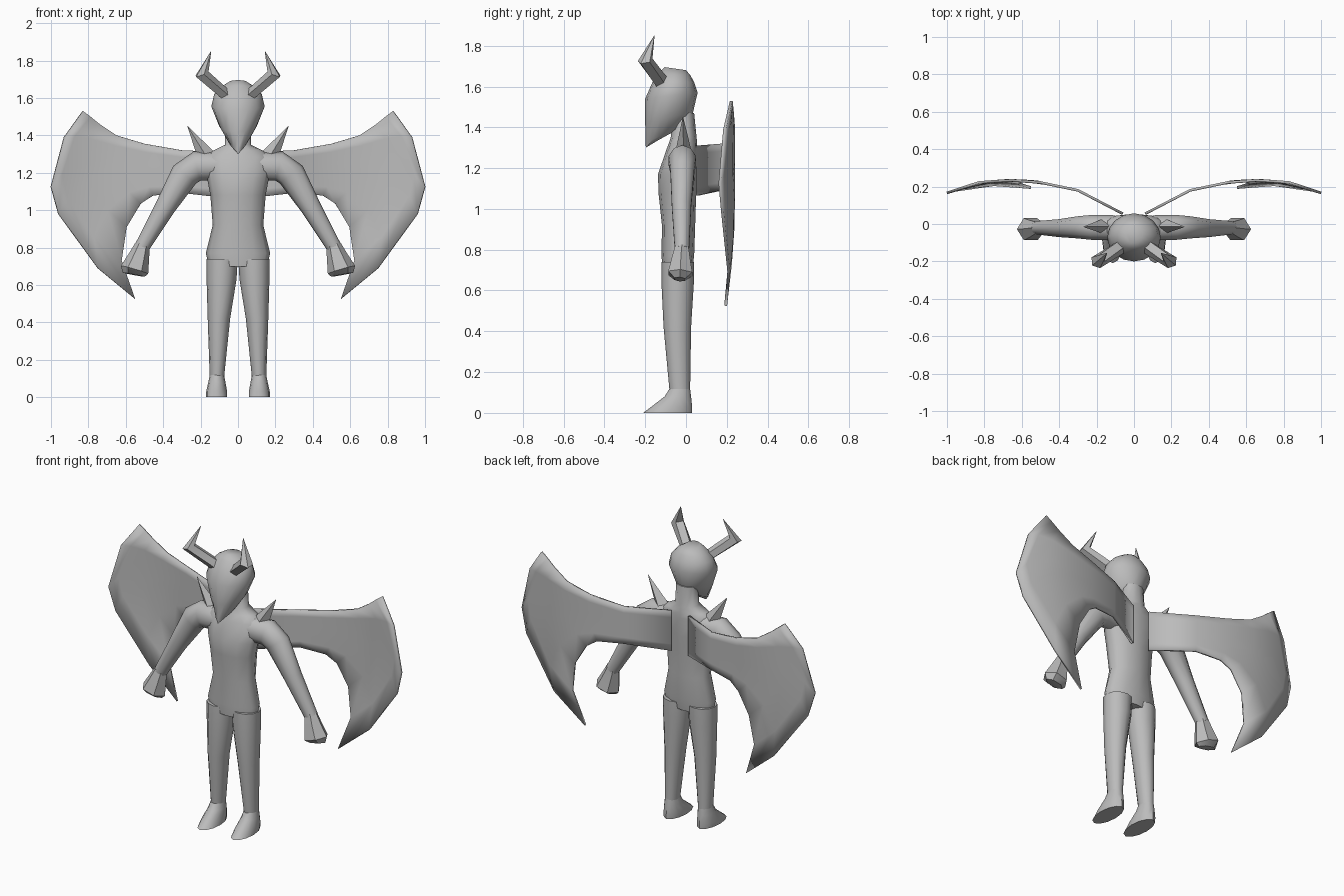
import bpy, bmesh, math
from mathutils import Vector

if "Cube" in bpy.data.objects:
    bpy.data.objects.remove(bpy.data.objects["Cube"])

grey = bpy.data.materials.new("stone grey")
grey.diffuse_color = (0.5, 0.5, 0.5, 1)
grey.use_nodes = True
grey.node_tree.nodes["Principled BSDF"].inputs["Base Color"].default_value = grey.diffuse_color


def finish(name, bm, mirror=False, thick=0, angle=50):
    bmesh.ops.recalc_face_normals(bm, faces=bm.faces)
    me = bpy.data.meshes.new(name)
    bm.to_mesh(me)
    bm.free()
    me.materials.append(grey)
    ob = bpy.data.objects.new(name, me)
    bpy.context.collection.objects.link(ob)
    bpy.ops.object.select_all(action='DESELECT')
    ob.select_set(True)
    bpy.context.view_layer.objects.active = ob
    bpy.ops.object.shade_smooth_by_angle(angle=math.radians(angle))
    if thick:
        s = ob.modifiers.new("thickness", 'SOLIDIFY')
        s.thickness, s.offset = thick, 0
    if mirror:
        ob.modifiers.new("mirror", 'MIRROR')
    return ob


def loft(name, rings, **kw):
    """Skin a list of equal point rings and cap both ends."""
    bm = bmesh.new()
    vs = [[bm.verts.new(p) for p in r] for r in rings]
    n = len(vs[0])
    for a, b in zip(vs, vs[1:]):
        for i in range(n):
            j = (i + 1) % n
            bm.faces.new((a[i], a[j], b[j], b[i]))
    bm.faces.new(vs[0])
    bm.faces.new(vs[-1])
    return finish(name, bm, **kw)


def ring(c, u, v, n):
    return [c + u * math.cos(2 * math.pi * i / n) + v * math.sin(2 * math.pi * i / n)
            for i in range(n)]


def stack(name, levels, n=12, **kw):
    """Levels: centre x, half width, front y, front z, back y, back z."""
    rings = []
    for cx, w, yf, zf, yb, zb in levels:
        f, b = Vector((cx, yf, zf)), Vector((cx, yb, zb))
        rings.append(ring((f + b) / 2, Vector((w, 0, 0)), (b - f) / 2, n))
    return loft(name, rings, **kw)


def limb(name, path, n=8, **kw):
    """Path: x, y, z, half width in the front plane, half depth."""
    pts = [Vector(p[:3]) for p in path]
    rings = []
    for i, p in enumerate(path):
        t = (pts[min(i + 1, len(pts) - 1)] - pts[max(i - 1, 0)]).normalized()
        u = t.cross(Vector((0, 1, 0))).normalized()
        rings.append(ring(pts[i], u * p[3], t.cross(u) * p[4], n))
    return loft(name, rings, **kw)


def flat(cx, w, yf, yb, z):
    return (cx, w, yf, z, yb, z)


# torso with neck
stack("torso", [flat(0, .155, -.115, .03, .70), flat(0, .172, -.12, .04, .77),
                flat(0, .135, -.118, .045, .92), flat(0, .148, -.135, .05, 1.08),
                flat(0, .165, -.137, .055, 1.17), flat(0, .19, -.10, .055, 1.28),
                flat(0, .13, -.085, .055, 1.32), flat(0, .07, -.075, .052, 1.35),
                flat(0, .065, -.06, .04, 1.47)], angle=70)

# head: tilted rings rising from the pointed chin
stack("head", [(0, .006, -.197, 1.30, -.14, 1.335), (0, .05, -.198, 1.325, .015, 1.42),
               (0, .10, -.2, 1.42, .035, 1.475), (0, .143, -.2, 1.54, .057, 1.57),
               (0, .127, -.165, 1.62, .04, 1.62), (0, .09, -.135, 1.665, .022, 1.655),
               (0, .045, -.105, 1.695, .0, 1.68)], n=16, angle=65)

# legs and feet
stack("leg", [flat(.085, .084, -.12, .04, .74), flat(.088, .08, -.12, .038, .63),
              flat(.102, .06, -.11, .025, .42), flat(.113, .038, -.08, .02, .10)],
      mirror=True)
stack("foot", [flat(.113, .038, -.08, .02, .12), flat(.113, .046, -.105, .025, .08),
               flat(.114, .056, -.17, .03, .03), flat(.114, .056, -.21, .03, 0)],
      mirror=True, angle=45)

# arms and hands
limb("arm", [(.10, -.02, 1.235, .075, .07), (.22, -.018, 1.235, .08, .07),
             (.285, -.018, 1.19, .077, .062), (.39, -.022, 1.015, .055, .05),
             (.515, -.02, .80, .04, .037)], n=10, mirror=True, angle=70)
limb("hand", [(.51, -.02, .815, .04, .037), (.53, -.025, .75, .057, .052),
              (.553, -.028, .682, .076, .068), (.558, -.03, .655, .06, .03)],
     n=6, mirror=True, angle=40)

# shoulder spikes and bent horns
limb("shoulder_spike", [(.165, -.012, 1.28, .05, .04), (.27, -.015, 1.45, .001, .001)],
     n=4, mirror=True, angle=20)
limb("horn", [(.055, -.11, 1.605, .032, .04), (.195, -.2, 1.727, .04, .038),
              (.144, -.155, 1.85, .001, .001)], n=5, mirror=True, angle=30)

# wings: columns run from the upper edge to the lower edge
top = [(.06, 1.31), (.30, 1.32), (.50, 1.355), (.65, 1.40), (.74, 1.46), (.79, 1.50), (.83, 1.53)]
low = [(.06, 1.065), (.30, 1.092), (.455, 1.078), (.52, 1.035), (.595, .91), (.622, .73), (.55, .525)]
outer = [(.83, 1.53), (.93, 1.39), (1.0, 1.125), (.96, .98), (.75, .69), (.55, .525)]
bulge = [0, 0, .08, .25, .5, .78, 1]
fold = [(.06, .055), (.3, .18), (.53, .228), (.67, .234), (.83, .222), (1.0, .166)]


def wing_y(x, z):
    for (x0, y0), (x1, y1) in zip(fold, fold[1:]):
        if x <= x1 + 1e-6:
            return y0 + (y1 - y0) * (x - x0) / (x1 - x0) - .1 * max(0, .87 - z)
    return fold[-1][1]


bm = bmesh.new()
steps = [0, .16, .4, .53, .83, 1]
t0, t1 = Vector(outer[0]), Vector(outer[-1])
cols = []
for a, b, k in zip(top, low, bulge):
    col = []
    for s, o in zip(steps, outer):
        p = Vector(a).lerp(Vector(b), s) + (Vector(o) - t0.lerp(t1, s)) * k
        col.append(bm.verts.new((p.x, wing_y(p.x, p.y), p.y)))
    cols.append(col)
for a, b in zip(cols, cols[1:]):
    for i in range(len(steps) - 1):
        bm.faces.new((a[i], a[i + 1], b[i + 1], b[i]))
finish("wing", bm, mirror=True, thick=.014, angle=60)
